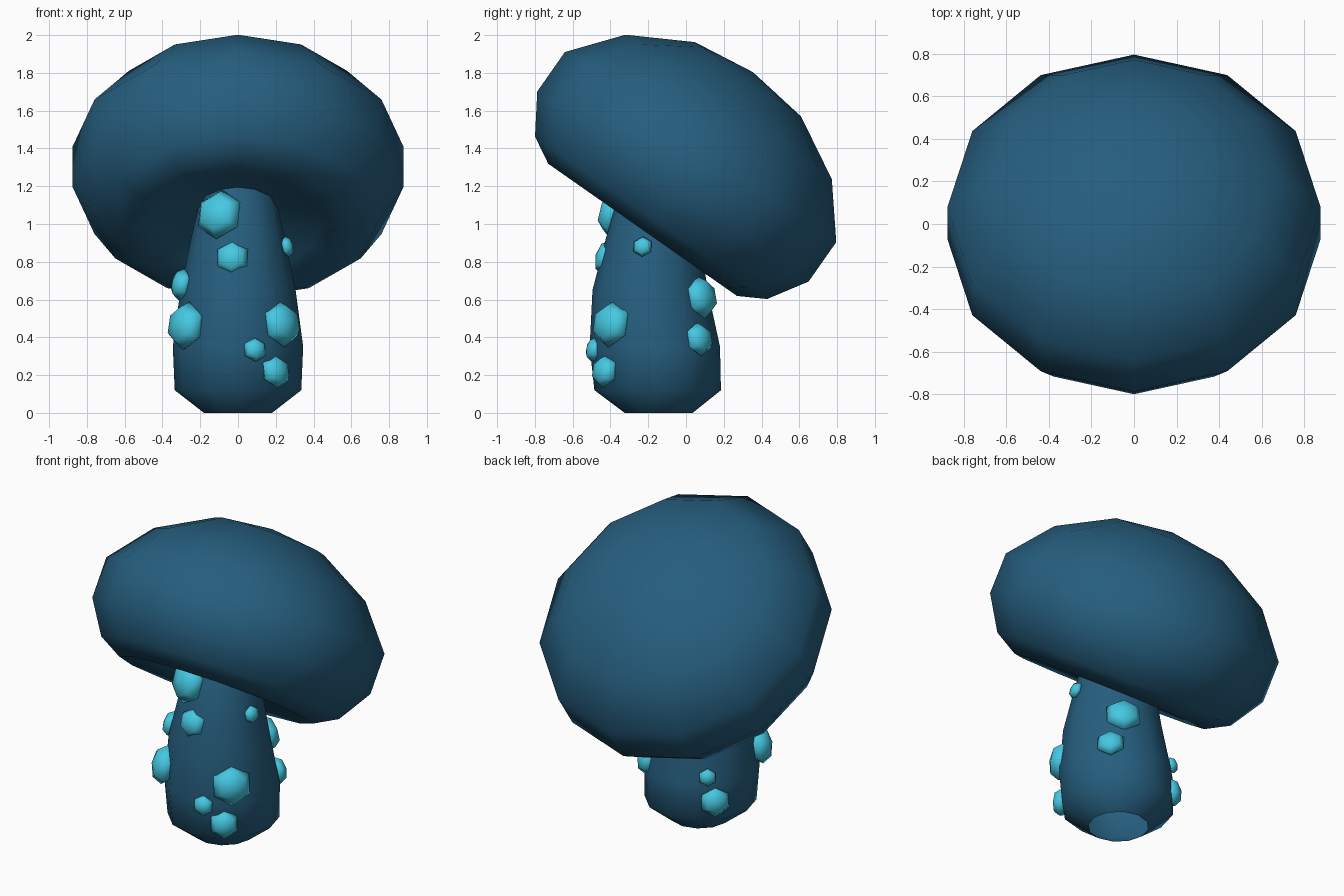
import bpy, bmesh
from math import radians, sin, cos, pi
from mathutils import Matrix, Vector

cube = bpy.data.objects.get("Cube")
if cube:
    bpy.data.objects.remove(cube)

SIDES = 12


def material(name, colour):
    mat = bpy.data.materials.new(name)
    mat.use_nodes = True
    mat.diffuse_color = (*colour, 1)
    mat.node_tree.nodes["Principled BSDF"].inputs["Base Color"].default_value = (*colour, 1)
    return mat


def finish(bm, name, mat):
    bmesh.ops.recalc_face_normals(bm, faces=bm.faces)
    for face in bm.faces:
        face.smooth = True
    mesh = bpy.data.meshes.new(name)
    bm.to_mesh(mesh)
    bm.free()
    mesh.materials.append(mat)
    obj = bpy.data.objects.new(name, mesh)
    bpy.context.collection.objects.link(obj)
    return obj


def lathe(name, profile, mat, matrix=Matrix()):
    """Join rings of (radius, y offset, height); radius 0 is a pole."""
    bm = bmesh.new()
    rings = []
    for r, y, h in profile:
        count = SIDES if r else 1
        rings.append([bm.verts.new((r * cos(2 * pi * i / SIDES),
                                    y + r * sin(2 * pi * i / SIDES), h))
                      for i in range(count)])
    for a, b in zip(rings, rings[1:]):
        for i in range(SIDES):
            j = (i + 1) % SIDES
            quad = [a[i % len(a)], a[j % len(a)], b[j % len(b)], b[i % len(b)]]
            bm.faces.new(list(dict.fromkeys(quad)))
    bm.transform(matrix)
    return finish(bm, name, mat)


blue = material("deep blue", (0.019, 0.112, 0.21))
cyan = material("bright cyan", (0.06, 0.58, 0.76))

# Tilted cap with a shallow hollow underneath
cap_profile = [(0, 0, .80), (.22, 0, .79), (.45, 0, .71), (.61, 0, .662),
               (.75, 0, .74), (.877, 0, .942), (.877, 0, 1.197),
               (.667, 0, 1.456), (.343, 0, 1.635), (0, 0, 1.681)]
tilt = Matrix.Rotation(radians(-35), 4, 'X')
shift = Matrix.Translation((0, -.744, 0))
lathe("cap", cap_profile, blue, tilt @ shift)

# Tapered stem, open at the base
stem_profile = [(.18, -.145, 0), (.335, -.15, .12), (.345, -.165, .35),
                (.305, -.19, .65), (.25, -.175, .92), (.195, -.165, 1.15),
                (.13, -.16, 1.25)]
lathe("stem", stem_profile, blue)

# Flattened six-sided bumps around the stem: x, y, z, radius
bumps = [(-.10, -.37, 1.05, .135), (-.03, -.425, .82, .095),
         (.26, -.23, .88, .055), (-.30, -.26, .68, .085),
         (.23, -.395, .47, .125), (.09, -.49, .335, .065),
         (.20, -.43, .22, .09), (-.275, -.37, .46, .13),
         (.15, .08, .61, .115), (.24, .07, .39, .09),
         (-.22, .09, .40, .055), (-.25, .055, .24, .095)]
for n, (x, y, z, r) in enumerate(bumps, 1):
    out = Vector((x, y + .17, .06)).normalized()
    side = Vector((0, 0, 1)).cross(out).normalized()
    basis = Matrix((side, out.cross(side), out)).transposed().to_4x4()
    bm = bmesh.new()
    bmesh.ops.create_uvsphere(bm, u_segments=6, v_segments=4, radius=r)
    bm.transform(Matrix.Translation((x, y, z)) @ basis @ Matrix.Diagonal((1, 1, .6, 1)))
    finish(bm, f"stem_bump_{n}", cyan)
